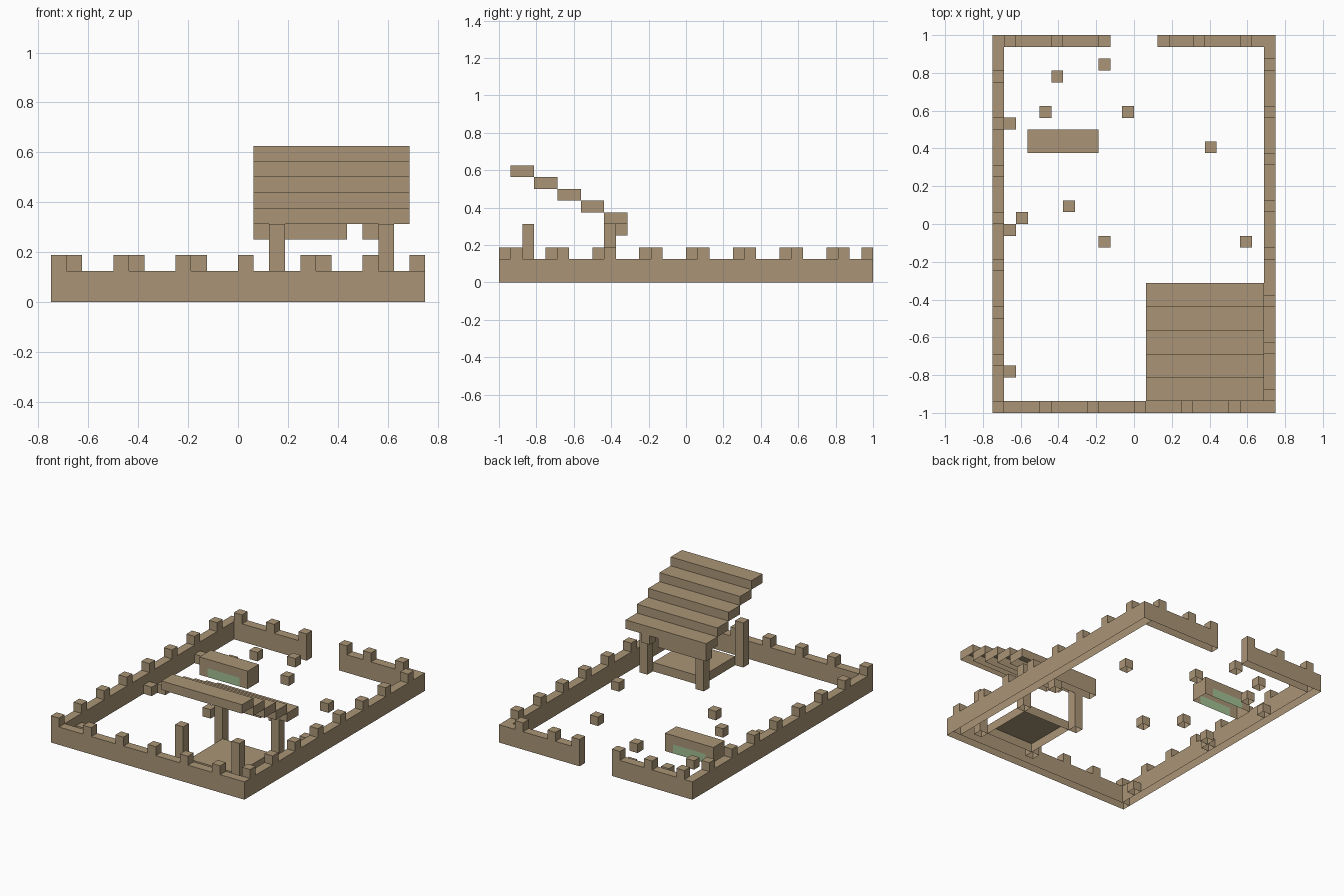
import bpy, bmesh
from mathutils import Vector

if "Cube" in bpy.data.objects:
    bpy.data.objects.remove(bpy.data.objects["Cube"])

U = 1 / 16  # one block


def material(name, rgb):
    m = bpy.data.materials.new(name)
    m.diffuse_color = (*rgb, 1)
    m.use_nodes = True
    m.node_tree.nodes["Principled BSDF"].inputs["Base Color"].default_value = m.diffuse_color
    return m


BROWN = material("weathered brown", (0.40, 0.30, 0.18))
GREEN = material("pale green", (0.36, 0.53, 0.29))


def add_box(bm, x0, x1, y0, y1, z0, z1):
    """Box shell in block units, open underneath."""
    low = [bm.verts.new((x * U, y * U, z0 * U)) for x, y in ((x0, y0), (x1, y0), (x1, y1), (x0, y1))]
    top = [bm.verts.new((v.co.x, v.co.y, z1 * U)) for v in low]
    for i in range(4):
        j = (i + 1) % 4
        bm.faces.new((low[i], low[j], top[j], top[i]))
    bm.faces.new(top)


def finish(bm, name):
    mesh = bpy.data.meshes.new(name)
    bm.to_mesh(mesh)
    bm.free()
    mesh.materials.append(BROWN)
    ob = bpy.data.objects.new(name, mesh)
    bpy.context.collection.objects.link(ob)
    return ob


def build(name, boxes):
    bm = bmesh.new()
    for b in boxes:
        add_box(bm, *b)
    return finish(bm, name)


# Courtyard walls with battlements
build("front_wall", [(-12, 12, -16, -15, 0, 2)] +
      [(x, x + 1, -16, -15, 2, 3) for x in range(-12, 12, 4)])
build("left_wall", [(-12, -11, -15, 16, 0, 2)] +
      [(-12, -11, y, y + 1, 2, 3) for y in range(-12, 16, 4)])
build("right_wall", [(11, 12, -15, 16, 0, 2)] +
      [(11, 12, y, y + 1, 2, 3) for y in range(-15, 16, 4)])
build("back_wall_left", [(-11, -2, 15, 16, 0, 2)] +
      [(x, x + 1, 15, 16, 2, 3) for x in (-11, -7, -3)])
build("back_wall_right", [(2, 11, 15, 16, 0, 2)] +
      [(x, x + 1, 15, 16, 2, 3) for x in (2, 5, 9)])

# Shelter: posts, floor, stepped roof and broken eave
for side, x in (("left", 2), ("right", 9)):
    for end, y in (("front", -14), ("back", -7)):
        build(f"{end}_{side}_post", [(x, x + 1, y, y + 1, 0, 5)])
build("shelter_floor", [(3, 9, -13, -7, 0, 1)])
for i in range(5):
    build(f"roof_step_{i + 1}", [(1, 11, -15 + 2 * i, -13 + 2 * i, 9 - i, 10 - i)])
build("roof_eave", [(1, 7, -6, -5, 4, 5), (8, 9, -6, -5, 4, 5)])

# Trough with green panels on its long sides
bm = bmesh.new()
add_box(bm, -9, -3, 6, 8, 0, 2)
for co, no in (((-8, 0, 0), (1, 0, 0)), ((-4, 0, 0), (1, 0, 0)), ((0, 0, 1), (0, 0, 1))):
    bmesh.ops.bisect_plane(bm, geom=bm.verts[:] + bm.edges[:] + bm.faces[:],
                           plane_co=Vector(co) * U, plane_no=no)
bm.normal_update()
for f in bm.faces:
    c = f.calc_center_median() / U
    if abs(f.normal.y) > 0.5 and -8 < c.x < -4 and c.z < 1:
        f.material_index = 1
finish(bm, "trough").data.materials.append(GREEN)

# Loose stones scattered in the yard
stones = [(-7, 12), (-3, 13), (-8, 9), (-1, 9), (-11, 8), (6, 6),
          (-6, 1), (-10, 0), (-11, -1), (-3, -2), (9, -2), (-11, -13)]
for i, (x, y) in enumerate(stones):
    build(f"loose_stone_{i + 1}", [(x, x + 1, y, y + 1, 0, 1)])
